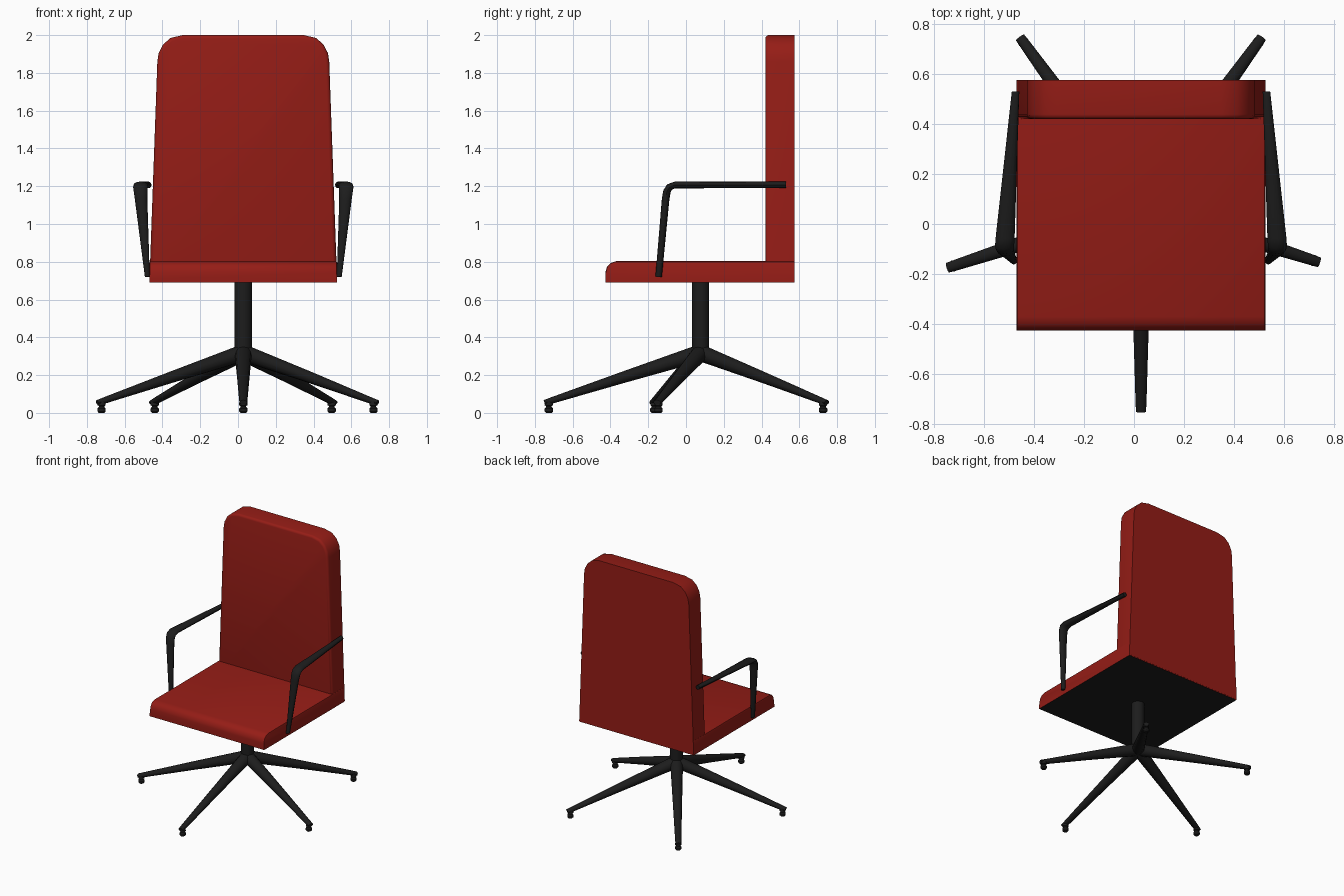
import bpy, bmesh, math
from mathutils import Vector

if "Cube" in bpy.data.objects:
    bpy.data.objects.remove(bpy.data.objects["Cube"])

CX, CY = 0.028, 0.077      # chair mid-plane, column position


def material(name, color):
    m = bpy.data.materials.new(name)
    m.diffuse_color = color
    m.use_nodes = True
    m.node_tree.nodes["Principled BSDF"].inputs["Base Color"].default_value = m.diffuse_color
    return m


RED = material("red_leather", (0.30, 0.012, 0.008, 1))
BLACK = material("black_metal", (0.012, 0.012, 0.012, 1))


def finish(bm, name, mats, angle=40):
    bmesh.ops.recalc_face_normals(bm, faces=bm.faces)
    me = bpy.data.meshes.new(name)
    bm.to_mesh(me)
    bm.free()
    ob = bpy.data.objects.new(name, me)
    bpy.context.collection.objects.link(ob)
    for m in mats:
        me.materials.append(m)
    bpy.ops.object.select_all(action='DESELECT')
    ob.select_set(True)
    bpy.context.view_layer.objects.active = ob
    bpy.ops.object.shade_smooth_by_angle(angle=math.radians(angle))
    return ob


def loft(name, sections, side, n=12):
    """Skin elliptical rings: (centre, width along side, thickness)."""
    bm = bmesh.new()
    side = Vector(side).normalized()
    pts = [Vector(s[0]) for s in sections]
    rings = []
    for i, (_, w, t) in enumerate(sections):
        tangent = (pts[min(i + 1, len(pts) - 1)] - pts[max(i - 1, 0)]).normalized()
        up = tangent.cross(side).normalized()
        rings.append([bm.verts.new(pts[i]
                      + side * (w / 2 * math.cos(2 * math.pi * k / n))
                      + up * (t / 2 * math.sin(2 * math.pi * k / n))) for k in range(n)])
    for a, b in zip(rings, rings[1:]):
        for k in range(n):
            bm.faces.new((a[k], a[(k + 1) % n], b[(k + 1) % n], b[k]))
    bm.faces.new(rings[0])
    bm.faces.new(rings[-1])
    return finish(bm, name, [BLACK])


def prism(points, offset):
    bm = bmesh.new()
    face = bm.faces.new([bm.verts.new(p) for p in points])
    ext = bmesh.ops.extrude_face_region(bm, geom=[face])
    bmesh.ops.translate(bm, vec=offset,
                        verts=[v for v in ext["geom"] if isinstance(v, bmesh.types.BMVert)])
    bmesh.ops.recalc_face_normals(bm, faces=bm.faces)
    return bm


# Seat: side profile with rounded front, dark underside
side_profile = [(-0.425, 0.69), (-0.425, 0.75), (-0.418, 0.775), (-0.40, 0.793),
                (-0.37, 0.803), (0.574, 0.803), (0.574, 0.69)]
bm = prism([(CX - 0.497, y, z) for y, z in side_profile], (0.994, 0, 0))
rim = [e for e in bm.edges if min(v.co.z for v in e.verts) > 0.74
       and abs(e.verts[0].co.x - e.verts[1].co.x) < 0.01]
bmesh.ops.bevel(bm, geom=rim, offset=0.01, segments=2, profile=0.5, affect='EDGES')
bm.normal_update()
for f in bm.faces:
    if abs(f.normal.z) > 0.9 and f.calc_center_median().z < 0.7:
        f.material_index = 1
finish(bm, "seat", [RED, BLACK])

# Backrest: tapered front outline with rounded top corners, soft front rim
half = [(0.497, 0.695), (0.455, 1.86), (0.448, 1.905), (0.425, 1.95),
        (0.385, 1.985), (0.32, 2.0)]
outline = half + [(-x, z) for x, z in reversed(half)]
bm = prism([(CX + x, 0.42, z) for x, z in outline], (0, 0.155, 0))
rim = [e for e in bm.edges if all(v.co.y < 0.43 for v in e.verts)]
bmesh.ops.bevel(bm, geom=rim, offset=0.018, segments=3, profile=0.5, affect='EDGES')
finish(bm, "backrest", [RED])

# Armrests: flat bars, widest at the front bend
arm = [(0.508, -0.145, 0.72, 0.026, 0.034), (0.541, -0.108, 1.13, 0.066, 0.040),
       (0.544, -0.101, 1.172, 0.072, 0.040), (0.545, -0.088, 1.195, 0.076, 0.038),
       (0.543, -0.058, 1.207, 0.076, 0.036), (0.501, 0.53, 1.207, 0.030, 0.034)]
for label, s in (("right", 1), ("left", -1)):
    loft(label + "_armrest",
         [((CX + s * x, y, z), w, t) for x, y, z, w, t in arm], (1, 0, 0))

# Column
loft("column", [((CX, CY, 0.29), 0.092, 0.092), ((CX, CY, 0.695), 0.092, 0.092)],
     (1, 0, 0), 20)

# Star base legs and feet
tips = [(0.028, -0.75), (0.74, -0.153), (0.51, 0.745), (-0.455, 0.745), (-0.745, -0.175)]
foot = [(0.0, 0.030), (0.008, 0.045), (0.023, 0.045), (0.031, 0.030), (0.037, 0.030),
        (0.039, 0.044), (0.066, 0.042)]
for i, (x, y) in enumerate(tips):
    d = (Vector((x, y, 0)) - Vector((CX, CY, 0)))
    length = d.length
    d.normalize()
    hub = Vector((CX, CY, 0))
    loft(f"base_leg_{i + 1}",
         [(hub + Vector((0, 0, 0.318)), 0.092, 0.090),
          (hub + d * (length * 0.5) + Vector((0, 0, 0.187)), 0.066, 0.060),
          (hub + d * (length - 0.04) + Vector((0, 0, 0.066)), 0.044, 0.034),
          (hub + d * length + Vector((0, 0, 0.055)), 0.040, 0.026)],
         (-d.y, d.x, 0))
    c = hub + d * (length - 0.024)
    loft(f"foot_{i + 1}", [(c + Vector((0, 0, z)), w, w) for z, w in foot], d)
